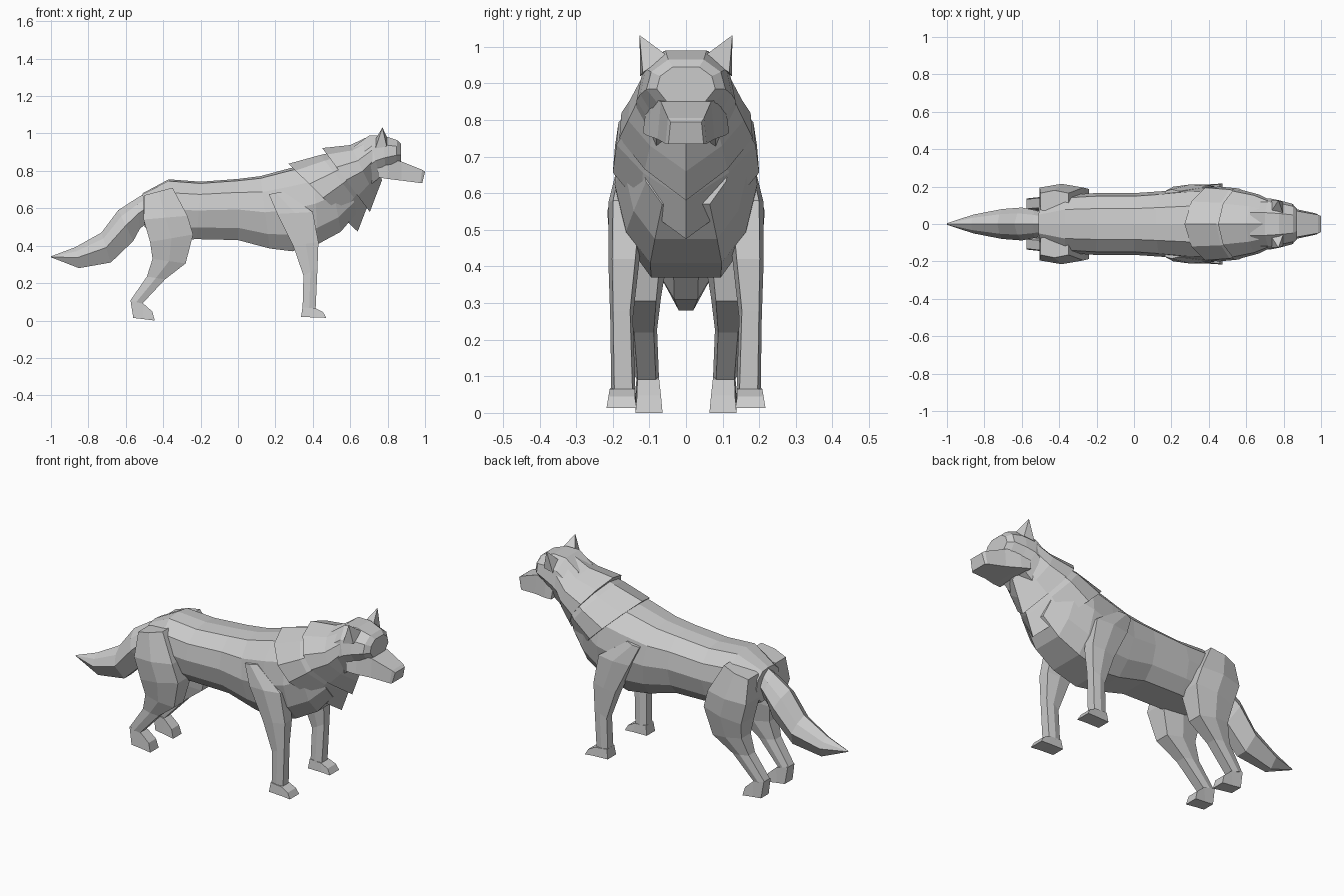
import bpy, bmesh
from mathutils import Vector


def finish(name, bm, mirror):
    bmesh.ops.recalc_face_normals(bm, faces=bm.faces)
    me = bpy.data.meshes.new(name)
    bm.to_mesh(me)
    bm.free()
    ob = bpy.data.objects.new(name, me)
    bpy.context.collection.objects.link(ob)
    if mirror:
        m = ob.modifiers.new("mirror", 'MIRROR')
        m.use_axis = (False, True, False)
        m.use_mirror_merge = False
    return ob


def loft(name, rings, shape, mirror=False):
    """Skin tilted rings. Ring: edge A (x, z), edge B (x, z), half width, y centre.
    Shape: half outline as (position from A to B, width fraction)."""
    outline = shape + [(t, -w) for t, w in reversed(shape) if w > 0]
    bm = bmesh.new()
    loops = []
    for ax, az, bx, bz, hw, *yc in rings:
        y = yc[0] if yc else 0
        loops.append([bm.verts.new((ax + (bx - ax) * t, y + hw * w, az + (bz - az) * t))
                      for t, w in outline])
    n = len(outline)
    for a, b in zip(loops, loops[1:]):
        for i in range(n):
            j = (i + 1) % n
            bm.faces.new((a[i], a[j], b[j], b[i]))
    bm.faces.new(loops[0])
    bm.faces.new(loops[-1])
    return finish(name, bm, mirror)


BODY = [(0, 0), (.03, .5), (.22, .9), (.5, 1), (.8, .84), (1, .5)]
MANE = [(0, 0), (.1, .6), (.3, .97), (.5, 1), (.75, .62), (1, 0)]
HEAD = [(0, .45), (.25, .88), (.6, 1), (1, .6)]
LIMB = [(0, .75), (.5, 1), (1, .75)]
BOX = [(0, .88), (1, 1)]
TAIL = [(0, 0), (.2, .65), (.5, 1), (1, .4)]

# Torso from rump to chest
loft("torso", [
    (-.51, .68, -.5, .50, .10),
    (-.37, .755, -.36, .43, .155),
    (-.2, .742, -.22, .435, .165),
    (0, .757, 0, .43, .165),
    (.12, .772, .17, .385, .175),
    (.28, .815, .29, .37, .19),
    (.40, .84, .43, .41, .195),
    (.48, .86, .55, .475, .17),
    (.58, .88, .63, .57, .13)], BODY)

# Two overlapping fur collars
loft("outer_mane", [
    (.27, .838, .64, .475, .2),
    (.44, .885, .68, .58, .19),
    (.60, .92, .73, .70, .14)], MANE)
loft("inner_mane", [
    (.45, .922, .705, .58, .182),
    (.60, .938, .735, .66, .158),
    (.70, .985, .77, .75, .125)], MANE)

# Skull and muzzle
loft("skull", [
    (.62, .93, .70, .72, .135),
    (.70, .988, .76, .765, .135),
    (.775, .99, .79, .79, .125),
    (.85, .965, .845, .83, .108),
    (.872, .945, .872, .845, .08)], HEAD)
loft("muzzle", [
    (.74, .87, .75, .765, .118),
    (.80, .862, .80, .757, .105),
    (.875, .85, .875, .748, .078),
    (.985, .806, .975, .735, .056),
    (1.0, .795, .985, .735, .048)], BOX)

# Ears
bm = bmesh.new()
base = [bm.verts.new(p) for p in ((.73, .06, .96), (.80, .05, .975), (.795, .118, .93), (.735, .125, .92))]
tip = bm.verts.new((.772, .127, 1.032))
bm.faces.new(base)
for i in range(4):
    bm.faces.new((base[i], base[(i + 1) % 4], tip))
finish("ears", bm, True)

# Front legs and paws
loft("front_legs", [
    (.24, .69, .165, .675, .04, .145),
    (.40, .58, .21, .57, .05, .162),
    (.43, .42, .295, .40, .042, .17),
    (.425, .28, .35, .24, .031, .176),
    (.415, .06, .345, .05, .033, .171)], LIMB, True)
loft("front_paws", [
    (.345, .07, .337, .018, .037, .172),
    (.415, .065, .42, .017, .039, .174),
    (.455, .045, .472, .014, .041, .176)], BOX, True)

# Hind legs and paws
loft("hind_legs", [
    (-.35, .71, -.50, .67, .06, .12),
    (-.27, .56, -.505, .54, .082, .133),
    (-.24, .46, -.47, .42, .08, .127),
    (-.28, .305, -.457, .33, .055, .123),
    (-.39, .22, -.487, .235, .036, .115),
    (-.512, .09, -.575, .108, .033, .107)], LIMB, True)
loft("hind_paws", [
    (-.575, .108, -.56, .014, .034, .105),
    (-.505, .09, -.51, .008, .034, .103),
    (-.458, .048, -.445, 0, .037, .101)], BOX, True)

# Bushy tail
loft("tail", [
    (-.48, .69, -.49, .52, .06),
    (-.54, .655, -.525, .49, .075),
    (-.64, .59, -.56, .425, .088),
    (-.73, .47, -.68, .31, .08),
    (-.87, .392, -.85, .28, .05),
    (-1, .343, -1, .338, .004)], TAIL)
